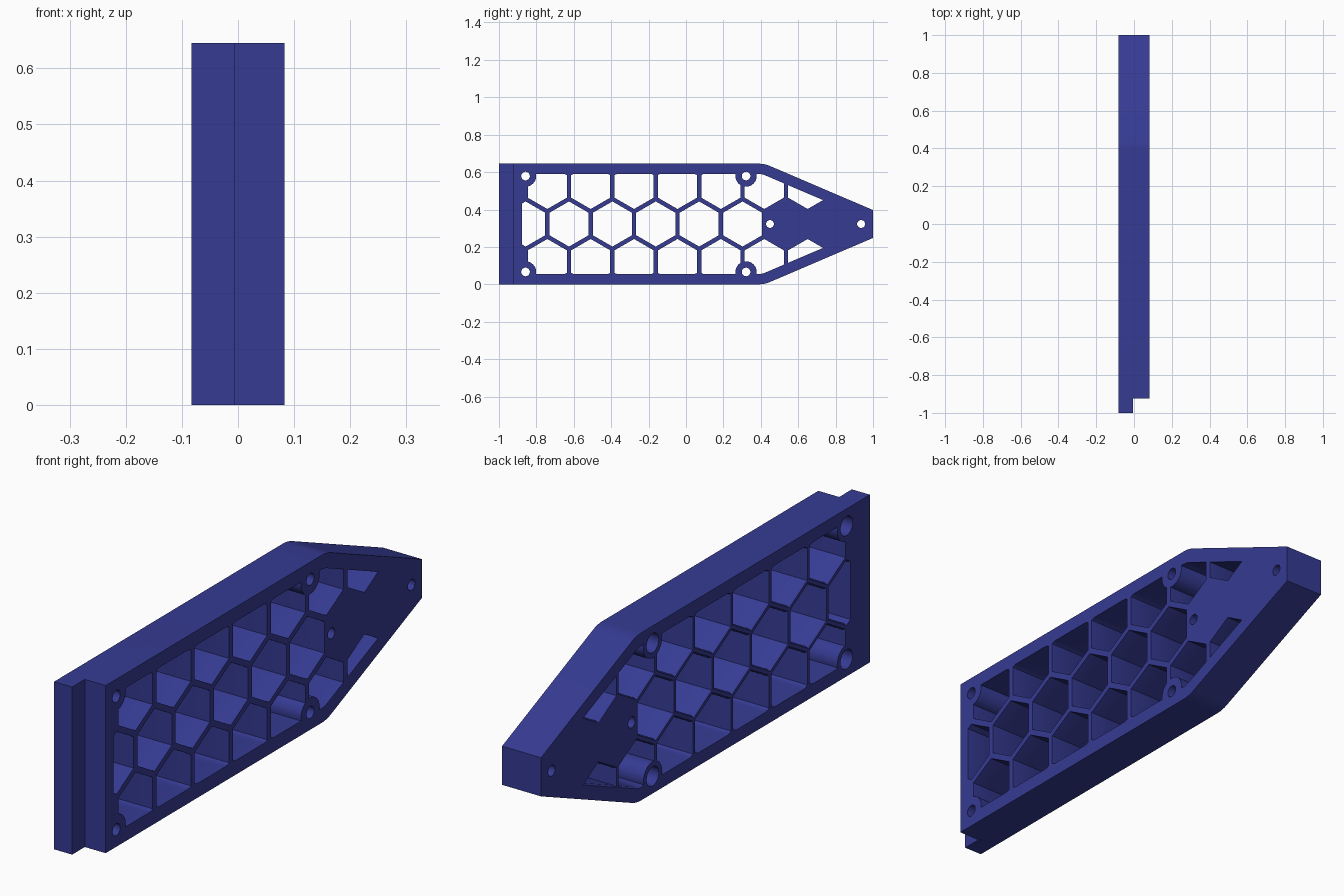
import bpy, bmesh, math
from mathutils import Vector

if "Cube" in bpy.data.objects:
    bpy.data.objects.remove(bpy.data.objects["Cube"])

HEIGHT, MID = 0.645, 0.3225
BACK, FRONT = -0.083, 0.083          # x extents of the plate
PITCH, WALL = 0.232, 0.023           # honeycomb spacing and wall thickness

navy = bpy.data.materials.new("navy_blue")
navy.diffuse_color = (0.036, 0.043, 0.29, 1)
navy.use_nodes = True
navy.node_tree.nodes["Principled BSDF"].inputs["Base Color"].default_value = navy.diffuse_color


def round_corners(pts, pick, r, steps=4):
    """Replace the picked corners of a polygon by short arcs."""
    out = []
    for i, p in enumerate(pts):
        a, b = pts[i - 1], pts[(i + 1) % len(pts)]
        if not pick(p):
            out.append(p)
            continue
        s = p + (a - p).normalized() * min(r, (a - p).length * 0.45)
        e = p + (b - p).normalized() * min(r, (b - p).length * 0.45)
        for k in range(steps + 1):
            t = k / steps
            out.append(s * (1 - t) ** 2 + p * 2 * t * (1 - t) + e * t * t)
    return out


def offset(pts, d):
    """Move every edge of a counter-clockwise polygon outward by d."""
    out = []
    for i, p in enumerate(pts):
        e1 = (p - pts[i - 1]).normalized()
        e2 = (pts[(i + 1) % len(pts)] - p).normalized()
        n1, n2 = Vector((e1.y, -e1.x)), Vector((e2.y, -e2.x))
        out.append(p + (n1 + n2) * (d / (1 + n1.dot(n2))))
    return out


def loft(bm, pts, stations):
    """Solid along x from a (y, z) polygon; stations are (x, outward offset)."""
    rings = [[bm.verts.new((x, p.x, p.y)) for p in offset(pts, d)]
             for x, d in stations]
    n = len(pts)
    for a, b in zip(rings, rings[1:]):
        for i in range(n):
            bm.faces.new((a[i], a[(i + 1) % n], b[(i + 1) % n], b[i]))
    bm.faces.new(rings[0][::-1])
    bm.faces.new(rings[-1])


def make_object(name, bm, helper=False):
    bmesh.ops.recalc_face_normals(bm, faces=bm.faces)
    me = bpy.data.meshes.new(name)
    bm.to_mesh(me)
    bm.free()
    me.materials.append(navy)
    ob = bpy.data.objects.new(name, me)
    bpy.context.collection.objects.link(ob)
    ob.hide_render = helper
    return ob


def circle(y, z, r, n=32):
    return [Vector((y + r * math.cos(2 * math.pi * k / n),
                    z + r * math.sin(2 * math.pi * k / n))) for k in range(n)]


def clip(pts, a, b):
    """Keep the part of a polygon left of the line a-b."""
    side = lambda p: (b.x - a.x) * (p.y - a.y) - (b.y - a.y) * (p.x - a.x)
    out = []
    for i, p in enumerate(pts):
        q = pts[(i + 1) % len(pts)]
        sp, sq = side(p), side(q)
        if sp >= 0:
            out.append(p)
        if sp * sq < 0:
            out.append(p.lerp(q, sp / (sp - sq)))
    return [p for i, p in enumerate(out) if (p - out[i - 1]).length > 1e-4]


def cut(target, cutter):
    m = target.modifiers.new("cut", 'BOOLEAN')
    m.operation, m.solver, m.object = 'DIFFERENCE', 'EXACT', cutter
    bpy.context.view_layer.objects.active = target
    bpy.ops.object.modifier_apply(modifier=m.name)
    bpy.data.objects.remove(cutter)


# Tapered plate outline with softened shoulders
V = lambda y, z: Vector((y, z))
outline = [V(-1, 0), V(0.42, 0), V(1, 0.248), V(1, 0.397),
           V(0.42, HEIGHT), V(-1, HEIGHT)]
outline = round_corners(outline, lambda p: abs(p.x - 0.42) < 0.01, 0.03)
bm = bmesh.new()
loft(bm, outline, [(BACK, 0), (FRONT, 0)])
plate = make_object("honeycomb_plate", bm)

# Step that leaves a thin lip at the wide end
bm = bmesh.new()
loft(bm, [V(-1.1, -0.1), V(-0.923, -0.1), V(-0.923, 0.8), V(-1.1, 0.8)],
     [(-0.006, 0), (0.2, 0)])
cut(plate, make_object("step_cutter", bm, True))

# Honeycomb cells limited by the inner edge of the frame
LOW = 0.055
slope = 0.248 / 0.58
gap = 0.056 * math.hypot(1, slope)
rim = lambda y: (y - 0.42) * slope + gap
ends = 0.42 + (LOW - gap) / slope
frame = [V(-0.877, LOW), V(ends, LOW), V(1, rim(1)),
         V(1, HEIGHT - rim(1)), V(ends, HEIGHT - LOW), V(-0.877, HEIGHT - LOW)]

centers = [(-0.8575 + PITCH * k, MID) for k in range(6)]
for sign in (-1, 1):
    centers += [(-0.7415 + PITCH * k, MID + sign * PITCH * 0.866) for k in range(7)]
bosses = [(y, z) for y in (-0.858, 0.321) for z in (0.066, HEIGHT - 0.066)]

radius = (PITCH - WALL) / math.sqrt(3)
for y, z in centers:
    cell = [V(y + radius * math.cos(math.radians(30 + 60 * k)),
              z + radius * math.sin(math.radians(30 + 60 * k))) for k in range(6)]
    for i in range(6):
        cell = clip(cell, frame[i], frame[(i + 1) % 6])
    cell = round_corners(
        cell, lambda p: min(abs(p.y - LOW), abs(p.y - HEIGHT + LOW)) < 1e-4, 0.018)
    # slightly flared mouth on the back face
    bm = bmesh.new()
    loft(bm, cell, [(BACK - 0.012, 0.005), (BACK, 0.005), (BACK + 0.012, 0),
                    (FRONT + 0.02, 0)])
    cutter = make_object("cell_cutter", bm, True)
    # round screw bosses stay solid inside the cells
    for by, bz in bosses:
        if math.hypot(by - y, bz - z) < 0.2:
            bm = bmesh.new()
            loft(bm, circle(by, bz, 0.057), [(-0.2, 0), (0.2, 0)])
            cut(cutter, make_object("boss_keeper", bm, True))
    cut(plate, cutter)

# Screw holes, with wider recesses behind the four bosses
for y, z in bosses + [(0.449, MID), (0.936, MID)]:
    bm = bmesh.new()
    if z != MID:
        loft(bm, circle(y, z, 0.023),
             [(-0.2, 0.014), (BACK + 0.05, 0.014), (BACK + 0.05, 0), (0.2, 0)])
    else:
        loft(bm, circle(y, z, 0.021), [(-0.2, 0), (0.2, 0)])
    cut(plate, make_object("hole_cutter", bm, True))

# Smooth the round walls, keep the edges crisp
bpy.ops.object.select_all(action='DESELECT')
plate.select_set(True)
bpy.context.view_layer.objects.active = plate
bpy.ops.object.shade_smooth_by_angle(angle=math.radians(25))
